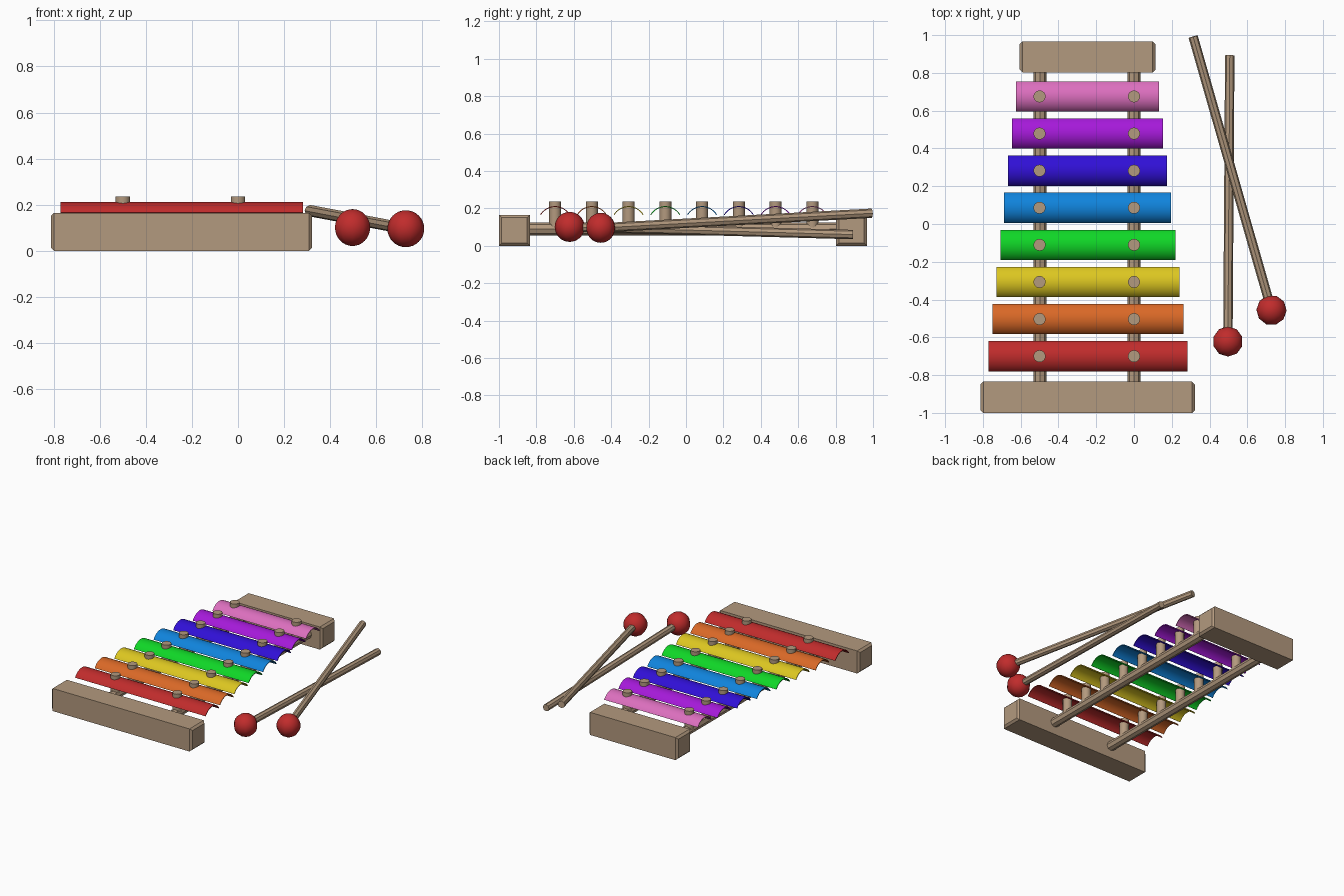
import bpy, bmesh, math
from mathutils import Vector

if "Cube" in bpy.data.objects:
    bpy.data.objects.remove(bpy.data.objects["Cube"])


def material(name, rgb):
    m = bpy.data.materials.new(name)
    m.diffuse_color = (*rgb, 1)
    m.use_nodes = True
    m.node_tree.nodes["Principled BSDF"].inputs["Base Color"].default_value = m.diffuse_color
    return m


wood = material("wood", (0.45, 0.32, 0.21))
red = material("red", (0.53, 0.025, 0.025))


def finish(name, bm, mat, angle=None):
    bmesh.ops.recalc_face_normals(bm, faces=bm.faces[:])
    me = bpy.data.meshes.new(name)
    bm.to_mesh(me)
    bm.free()
    ob = bpy.data.objects.new(name, me)
    bpy.context.collection.objects.link(ob)
    me.materials.append(mat)
    if angle:
        bpy.ops.object.select_all(action='DESELECT')
        bpy.context.view_layer.objects.active = ob
        ob.select_set(True)
        bpy.ops.object.shade_smooth_by_angle(angle=math.radians(angle))
    return ob


def rod(name, a, b, r, sides, angle=None):
    a, b = Vector(a), Vector(b)
    bm = bmesh.new()
    bmesh.ops.create_cone(bm, cap_ends=True, segments=sides, radius1=r, radius2=r, depth=(b - a).length)
    ob = finish(name, bm, wood, angle)
    ob.location = (a + b) / 2
    ob.rotation_mode = 'QUATERNION'
    ob.rotation_quaternion = (b - a).to_track_quat('Z', 'Y')
    return ob


# End blocks, chamfered around both end faces
def block(name, x0, x1, y0, y1, h):
    c = 0.014
    bm = bmesh.new()
    rings = []
    for x, i in ((x0, c), (x0 + c, 0), (x1 - c, 0), (x1, c)):
        rings.append([bm.verts.new((x, y, z)) for y, z in
                      ((y0 + i, i), (y1 - i, i), (y1 - i, h - i), (y0 + i, h - i))])
    for p, q in zip(rings, rings[1:]):
        for k in range(4):
            bm.faces.new((p[k], p[k - 1], q[k - 1], q[k]))
    bm.faces.new(rings[0])
    bm.faces.new(rings[-1])
    finish(name, bm, wood)


block("front_block", -0.812, 0.322, -1.0, -0.835, 0.165)
block("back_block", -0.605, 0.113, 0.803, 0.967, 0.165)

# Rails between the blocks
for side, x in (("left", -0.497), ("right", 0.0)):
    rod(side + "_rail", (x, -0.84, 0.09), (x, 0.81, 0.09), 0.034, 8)

# Arched sound bars, each held by two pegs
bars = [("red", (0.53, 0.025, 0.025)), ("orange", (0.7, 0.14, 0.02)),
        ("yellow", (0.72, 0.57, 0.015)), ("green", (0.005, 0.68, 0.02)),
        ("blue", (0.005, 0.23, 0.72)), ("indigo", (0.03, 0.005, 0.68)),
        ("violet", (0.38, 0.01, 0.7)), ("pink", (0.72, 0.16, 0.52))]
half, rise = 0.08, 0.045
radius = (half ** 2 + rise ** 2) / (2 * rise)
spread = math.asin(half / radius)
for i, (name, rgb) in enumerate(bars):
    y = -0.70 + i * 0.1965
    x0, x1 = -0.771 + i * 0.021, 0.283 - i * 0.0215
    bm = bmesh.new()
    rows = []
    for k in range(17):
        a = spread * (k / 8 - 1)
        rows.append([bm.verts.new((x, y + r * math.sin(a), 0.212 - radius + r * math.cos(a)))
                     for r, x in ((radius, x0), (radius, x1), (radius - 0.005, x1), (radius - 0.005, x0))])
    for p, q in zip(rows, rows[1:]):
        for k in range(4):
            bm.faces.new((p[k], p[k - 1], q[k - 1], q[k]))
    bm.faces.new(rows[0])
    bm.faces.new(rows[-1])
    finish(name + "_bar", bm, red if i == 0 else material(name, rgb), 40)
    for side, x in (("left", -0.5), ("right", 0.0)):
        rod(f"{name}_{side}_peg", (x, y, 0.09), (x, y, 0.236), 0.032, 14, 40)


# Mallets: a stick with a faceted ball head
def mallet(name, head, tip, turn):
    rod(name + "_stick", head, tip, 0.025, 8)
    bm = bmesh.new()
    bmesh.ops.create_uvsphere(bm, u_segments=10, v_segments=16, radius=0.08)
    ob = finish(name + "_head", bm, red, 50)
    ob.location = head
    ob.rotation_euler.z = turn


mallet("near_mallet", (0.497, -0.622, 0.101), (0.507, 0.893, 0.06), 0.0)
mallet("crossed_mallet", (0.728, -0.456, 0.096), (0.313, 0.992, 0.174), 0.28)
